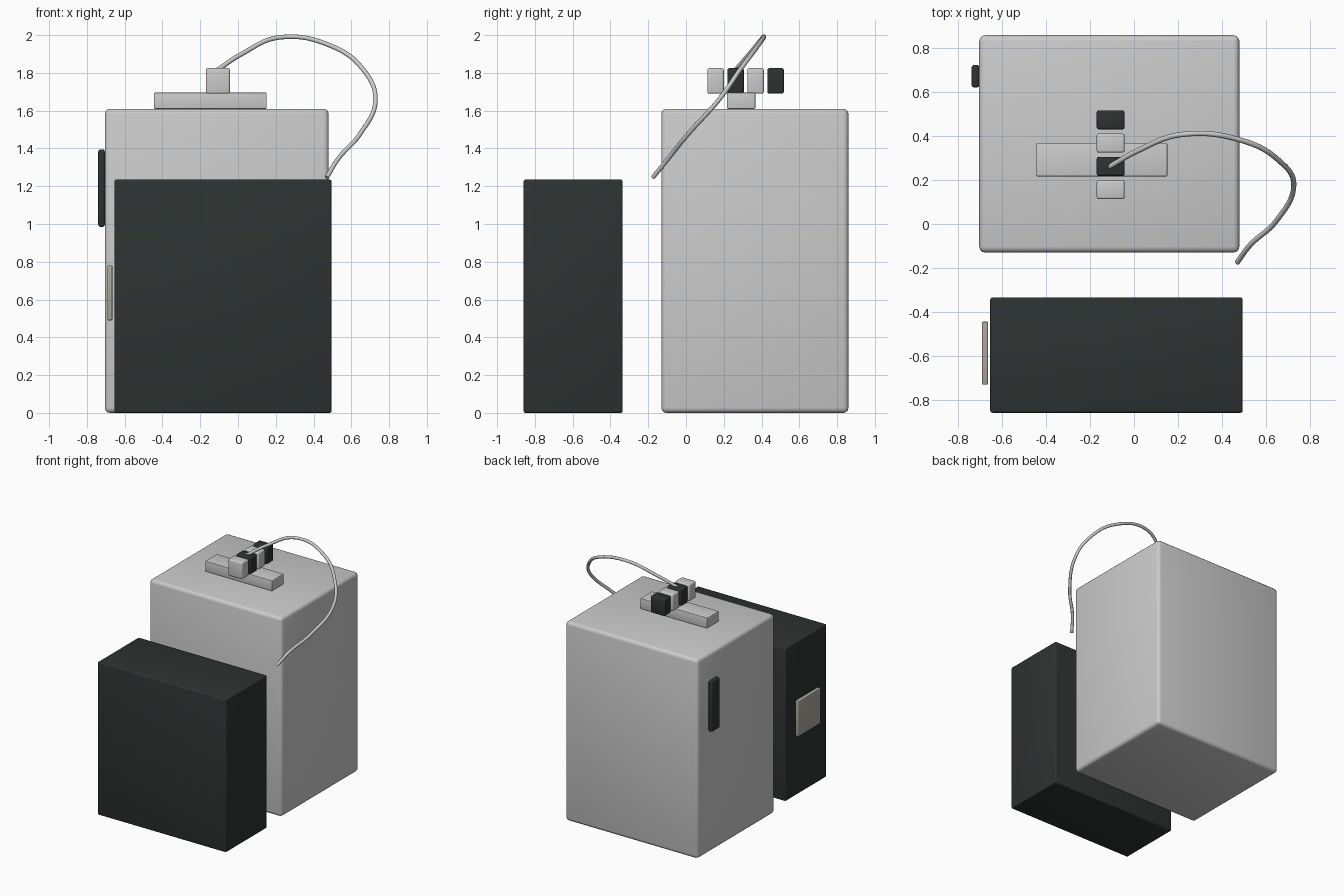
import bpy
from mathutils import Vector

if "Cube" in bpy.data.objects:
    bpy.data.objects.remove(bpy.data.objects["Cube"])


def material(name, rgb):
    m = bpy.data.materials.new(name)
    m.diffuse_color = (*rgb, 1)
    m.use_nodes = True
    m.node_tree.nodes["Principled BSDF"].inputs["Base Color"].default_value = m.diffuse_color
    return m


dark = material("charcoal", (0.027, 0.032, 0.031))
beige = material("beige", (0.40, 0.38, 0.33))


def box(name, lo, hi, bevel, mat=None, segments=3):
    """Rounded box spanning two opposite corners."""
    lo, hi = Vector(lo), Vector(hi)
    bpy.ops.mesh.primitive_cube_add(size=1, location=(lo + hi) / 2)
    ob = bpy.context.object
    ob.name = name
    ob.scale = hi - lo
    bpy.ops.object.transform_apply(location=False, rotation=False, scale=True)
    mod = ob.modifiers.new("rounding", 'BEVEL')
    mod.width = bevel
    mod.segments = segments
    if mat:
        ob.data.materials.append(mat)
    bpy.ops.object.modifier_apply(modifier=mod.name)
    bpy.ops.object.shade_smooth_by_angle()
    return ob


# Tall main cabinet and lower dark cabinet in front of it
box("main_cabinet", (-0.705, -0.13, 0), (0.48, 0.86, 1.61), 0.027)
box("front_cabinet", (-0.655, -0.86, 0), (0.495, -0.335, 1.235), 0.01, dark)

# Fittings on the left sides
box("side_handle", (-0.74, 0.622, 0.985), (-0.705, 0.725, 1.395), 0.012, dark)
box("side_plate", (-0.692, -0.732, 0.49), (-0.665, -0.445, 0.78), 0.006, beige)

# Bar on the lid with a row of alternating blocks
box("top_bar", (-0.445, 0.217, 1.61), (0.152, 0.367, 1.695), 0.005)
for i, y in enumerate((0.113, 0.219, 0.325, 0.431)):
    box(f"top_block_{i + 1}", (-0.17, y, 1.69), (-0.043, y + 0.087, 1.825),
        0.01, dark if i % 2 else None)

# Looping cable
path = [(-0.11, 0.262, 1.815), (0.02, 0.335, 1.90), (0.22, 0.408, 1.988),
        (0.50, 0.378, 1.94), (0.665, 0.285, 1.815), (0.728, 0.18, 1.665),
        (0.645, 0.01, 1.475), (0.53, -0.095, 1.345), (0.47, -0.175, 1.247)]
curve = bpy.data.curves.new("cable", 'CURVE')
curve.dimensions = '3D'
curve.bevel_depth = 0.012
curve.bevel_resolution = 3
curve.resolution_u = 8
curve.use_fill_caps = True
spline = curve.splines.new('BEZIER')
spline.bezier_points.add(len(path) - 1)
for p, co in zip(spline.bezier_points, path):
    p.co = co
    p.handle_left_type = p.handle_right_type = 'AUTO'
cable = bpy.data.objects.new("cable", curve)
bpy.context.collection.objects.link(cable)
